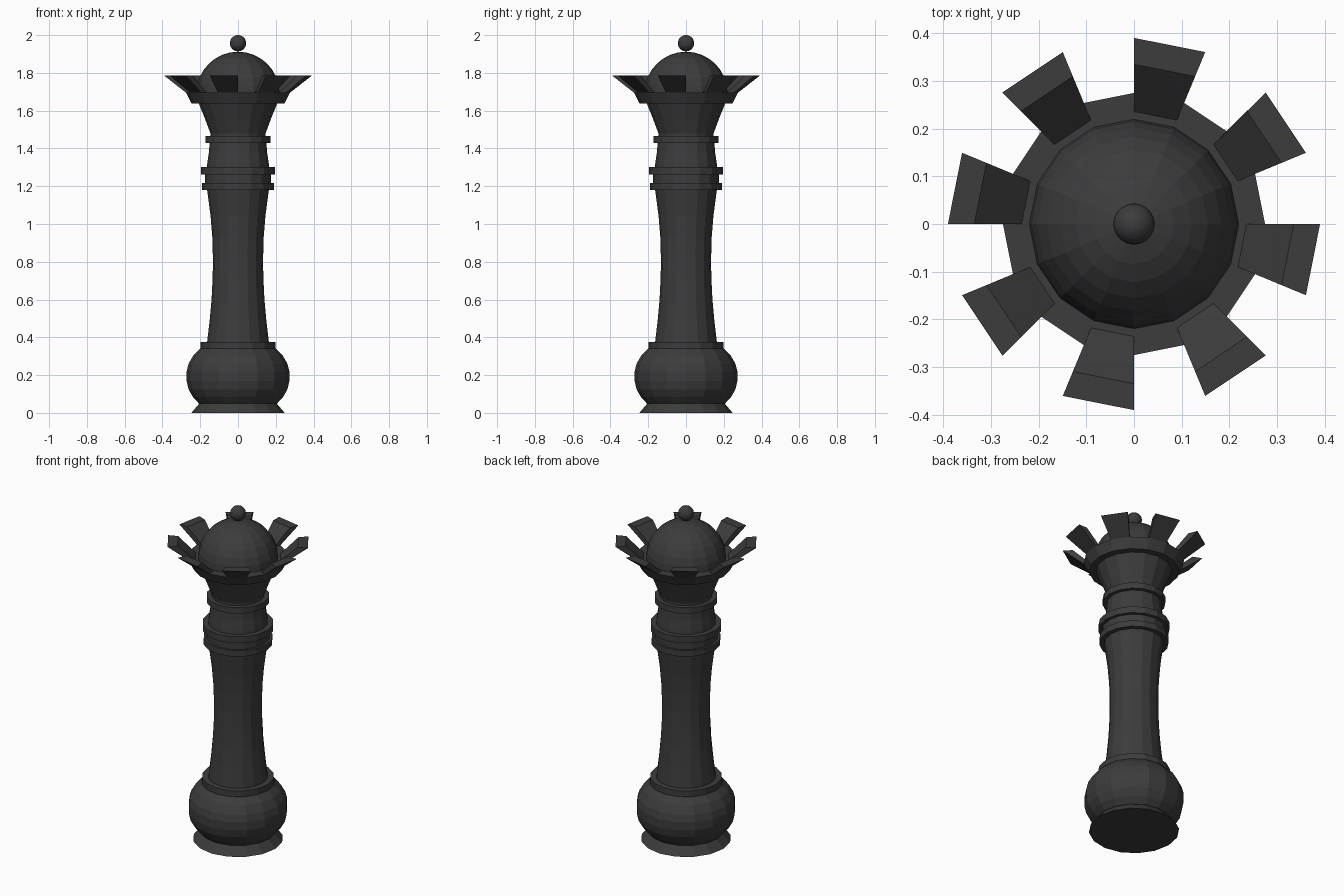
import bpy, bmesh, math

if "Cube" in bpy.data.objects:
    bpy.data.objects.remove(bpy.data.objects["Cube"])

SIDES = 16
dark = bpy.data.materials.new("dark_finish")
dark.diffuse_color = (0.045, 0.045, 0.045, 1)
dark.use_nodes = True
dark.node_tree.nodes["Principled BSDF"].inputs["Base Color"].default_value = dark.diffuse_color


def finish(bm, name):
    bmesh.ops.recalc_face_normals(bm, faces=bm.faces[:])
    mesh = bpy.data.meshes.new(name)
    bm.to_mesh(mesh)
    bm.free()
    mesh.materials.append(dark)
    obj = bpy.data.objects.new(name, mesh)
    bpy.context.collection.objects.link(obj)
    return obj


def lathe(profile):
    """Turn (radius, z) points into a capped 16-sided solid; returns bmesh and face rings."""
    bm = bmesh.new()
    loops = [[bm.verts.new((r * math.cos(a), r * math.sin(a), z))
              for a in (math.tau * i / SIDES for i in range(SIDES))]
             for r, z in profile]
    rings = []
    for lo, hi in zip(loops, loops[1:]):
        rings.append([bm.faces.new((lo[i], lo[(i + 1) % SIDES], hi[(i + 1) % SIDES], hi[i]))
                      for i in range(SIDES)])
    bm.faces.new(loops[0][::-1])
    bm.faces.new(loops[-1])
    return bm, rings


# Flared foot, rounded base and shaft
finish(lathe([(0.247, 0), (0.2, 0.055)])[0], "foot")
finish(lathe([(0.207, 0.05), (0.238, 0.083), (0.262, 0.125), (0.272, 0.17), (0.272, 0.22),
              (0.262, 0.26), (0.236, 0.305), (0.2, 0.34)])[0], "base_bulge")
finish(lathe([(0.165, 0.34), (0.163, 0.38), (0.15, 0.49), (0.14, 0.6), (0.134, 0.72),
              (0.133, 0.82), (0.136, 0.93), (0.145, 1.04), (0.158, 1.14), (0.166, 1.2)])[0], "shaft")

# Neck between the collars
finish(lathe([(0.176, 1.2), (0.176, 1.28)])[0], "collar_core")
finish(lathe([(0.166, 1.28), (0.163, 1.32), (0.154, 1.38), (0.149, 1.45)])[0], "neck")

# Collar rings
for name, r, z0, z1 in (("base_collar", 0.198, 0.337, 0.375),
                        ("lower_collar", 0.19, 1.18, 1.217),
                        ("middle_collar", 0.195, 1.263, 1.302),
                        ("upper_collar", 0.172, 1.43, 1.466)):
    finish(lathe([(r, z0), (r, z1)])[0], name)

# Crown: flared cup and rim, with every other rim face drawn up and out into a point
bm, rings = lathe([(0.144, 1.45), (0.146, 1.48), (0.172, 1.55), (0.207, 1.637),
                   (0.246, 1.637), (0.275, 1.695), (0.236, 1.695)])
points = rings[-1][1::2]
ext = bmesh.ops.extrude_face_region(bm, geom=points)
bmesh.ops.delete(bm, geom=points, context='FACES_ONLY')
for v in ext["geom"]:
    if isinstance(v, bmesh.types.BMVert):
        v.co.x *= 1.42
        v.co.y *= 1.42
        v.co.z = 1.785
finish(bm, "crown")

# Dome: flat-faced hemisphere profile closed by a tiny cap
dome = [(0.22 * math.cos(t), 1.692 + 0.22 * math.sin(t))
        for t in (math.pi / 2 * i / 8 for i in range(8))]
bm, _ = lathe(dome + [(0.002, 1.912)])
finish(bm, "dome")

# Ball finial
bm = bmesh.new()
bmesh.ops.create_uvsphere(bm, u_segments=32, v_segments=16, radius=0.043)
bmesh.ops.translate(bm, verts=bm.verts[:], vec=(0, 0, 1.957))
finish(bm, "finial")
